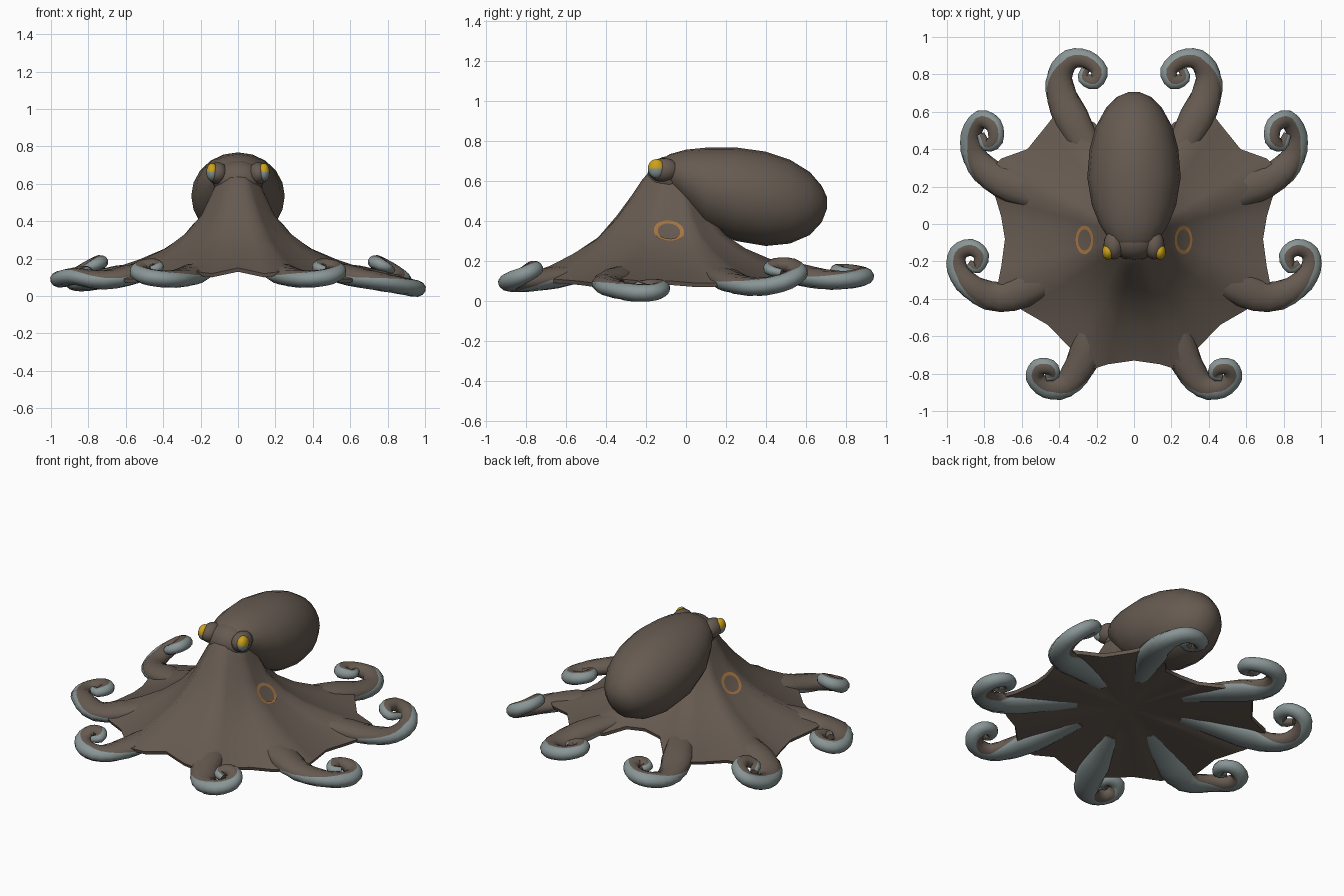
import bpy, bmesh, math
from mathutils import Vector
from mathutils.bvhtree import BVHTree

if "Cube" in bpy.data.objects:
    bpy.data.objects.remove(bpy.data.objects["Cube"])


def material(name, rgb):
    m = bpy.data.materials.new(name)
    m.diffuse_color = (*rgb, 1)
    m.use_nodes = True
    m.node_tree.nodes["Principled BSDF"].inputs["Base Color"].default_value = m.diffuse_color
    return m


BROWN = material("skin brown", (0.132, 0.103, 0.082))
GREY = material("sucker grey", (0.25, 0.30, 0.30))
YELLOW = material("eye yellow", (0.60, 0.36, 0.01))
ORANGE = material("ring orange", (0.38, 0.18, 0.055))


def finish(bm, name, mats, recalc=True):
    if recalc:
        bmesh.ops.recalc_face_normals(bm, faces=bm.faces[:])
    me = bpy.data.meshes.new(name)
    bm.to_mesh(me)
    for m in mats:
        me.materials.append(m)
    for p in me.polygons:
        p.use_smooth = True
    me.set_sharp_from_angle(angle=math.radians(65))
    ob = bpy.data.objects.new(name, me)
    bpy.context.collection.objects.link(ob)
    return ob


def loft(bm, rings, cap=True):
    """Skin closed rings of points, optionally capping both ends."""
    vs = [[bm.verts.new(p) for p in r] for r in rings]
    n = len(vs[0])
    faces = [[bm.faces.new((a[i], a[(i + 1) % n], b[(i + 1) % n], b[i])) for i in range(n)]
             for a, b in zip(vs, vs[1:])]
    if cap:
        bm.faces.new(vs[0])
        bm.faces.new(vs[-1])
    return faces


def table(keys, u):
    """Piecewise linear lookup."""
    for (a, va), (b, vb) in zip(keys, keys[1:]):
        if u <= b:
            return va + (vb - va) * (u - a) / (b - a)
    return keys[-1][1]


# Head and web skirt: rim points on one side, mirrored, joined to the head by rings
RIM = [(0, -.73, .15), (.14, -.75, .12), (.265, -.79, .135), (.335, -.67, .11), (.46, -.54, .10),
       (.59, -.465, .09), (.74, -.375, .115), (.71, -.23, .10), (.69, -.08, .10), (.71, .04, .09),
       (.74, .14, .09), (.79, .27, .12), (.71, .35, .11), (.57, .40, .12), (.465, .53, .13),
       (.38, .64, .15), (.21, .54, .14), (.12, .44, .17), (0, .42, .18)]
rim = RIM + [(-x, y, z) for x, y, z in RIM[-2:0:-1]]
CY = -0.07
PROFILE = [(.15, .64, .02), (.22, .54, .07), (.30, .42, .11), (.42, .325, .095),
           (.56, .255, .055), (.72, .20, .035), (.86, .16, .015), (1, .13, 0)]


def skirt_point(p, s, z, front):
    d = Vector((p[0], p[1] - CY))
    r = s * (.66 * (1 - s) + d.length * s)
    d.normalize()
    z += front * max(0, -d.y) ** 2 + (p[2] - .13) * s ** 1.5
    return Vector((d.x * r, CY + d.y * r, z))


rings = [[Vector((p[0] * .06, CY + (p[1] - CY) * .06, .69)) for p in rim]]
rings += [[skirt_point(p, s, z, f) for p in rim] for s, z, f in PROFILE]
rings += [[Vector((p[0] * s, CY + (p[1] - CY) * s, (p[2] - .02) * s + z * (1 - s))) for p in rim]
          for s, z in ((.99, .1), (.7, .17), (.35, .17), (.08, .17))]
bm = bmesh.new()
loft(bm, rings)
skirt_tree = BVHTree.FromBMesh(bm)
finish(bm, "head_and_web", [BROWN])

# Mantle: y, top, bottom, half width
MANTLE = [(-.14, .70, .60, .08), (-.08, .735, .55, .135), (0, .757, .46, .185), (.1, .767, .36, .225),
          (.25, .768, .30, .25), (.4, .747, .275, .237), (.52, .707, .287, .205),
          (.62, .645, .33, .15), (.68, .575, .395, .09), (.705, .52, .46, .03)]
N = 20
bm = bmesh.new()
loft(bm, [[(w * math.cos(2 * math.pi * i / N), y,
            (t + b) / 2 + (t - b) / 2 * math.sin(2 * math.pi * i / N)) for i in range(N)]
          for y, t, b, w in MANTLE])
finish(bm, "mantle", [BROWN])

# Arms: right-side paths, curling counter-clockwise seen from above
ARMS = {
    "front_arm": [(.13, -.35, .17), (.21, -.58, .13), (.29, -.76, .10), (.37, -.865, .09),
                  (.47, -.875, .10), (.53, -.82, .125), (.51, -.765, .155), (.45, -.765, .165),
                  (.43, -.805, .15), (.47, -.82, .14)],
    "side_front_arm": [(.28, -.19, .17), (.52, -.32, .125), (.72, -.39, .085), (.87, -.335, .055),
                       (.945, -.24, .04), (.94, -.155, .045), (.87, -.125, .065),
                       (.815, -.17, .075), (.84, -.235, .07), (.885, -.21, .07)],
    "side_back_arm": [(.30, .07, .17), (.58, .18, .12), (.76, .26, .085), (.85, .36, .07),
                      (.87, .48, .09), (.82, .56, .135), (.75, .53, .175), (.74, .45, .18),
                      (.79, .42, .155), (.82, .48, .14)],
    "back_arm": [(.16, .25, .18), (.30, .50, .145), (.385, .68, .11), (.395, .80, .105),
                 (.34, .88, .12), (.25, .88, .13), (.185, .82, .145), (.21, .76, .15),
                 (.27, .78, .145), (.26, .83, .145)],
}
RADIUS = [(0, .055), (.15, .08), (.33, .06), (.55, .05), (.8, .042), (1, .022)]
TWIST = [(0, 0), (.18, 0), (.4, math.radians(72)), (1, math.radians(75))]


def smooth_path(pts, steps=3):
    """Catmull-Rom curve through the points."""
    p = [Vector(q) for q in pts]
    p = [2 * p[0] - p[1]] + p + [2 * p[-1] - p[-2]]
    out = []
    for a, b, c, d in zip(p, p[1:], p[2:], p[3:]):
        for k in range(steps):
            t = k / steps
            out.append(.5 * (2 * b + (c - a) * t + (2 * a - 5 * b + 4 * c - d) * t * t
                             + (3 * b - a - 3 * c + d) * t ** 3))
    return out + [p[-2]]


def make_arm(name, pts, side):
    path = smooth_path(pts)
    n, last = 12, len(path) - 1
    rings = []
    for k, c in enumerate(path):
        u = k / last
        tan = (path[min(k + 1, last)] - path[max(k - 1, 0)]).normalized()
        out = tan.cross(Vector((0, 0, 1))).normalized()
        up = out.cross(tan)
        a = table(TWIST, u)
        r = table(RADIUS, u)
        # flattened section: wide sideways, thin in height
        flat = table([(0, .65), (.3, .75), (.5, .85), (1, .85)], u)
        wide = table([(0, 1.2), (.3, 1.15), (.5, 1.0), (1, 1.0)], u)
        ring = []
        for i in range(n):
            w = 2 * math.pi * i / n + a   # starts at the sucker side
            v = c + r * (wide * math.sin(w) * out - flat * math.cos(w) * up)
            ring.append(Vector((v.x * side, v.y, v.z)))
        rings.append(ring)
    bm = bmesh.new()
    # faces around the sucker direction are grey
    for strip in loft(bm, rings):
        for i, f in enumerate(strip):
            f.material_index = int(math.cos(2 * math.pi * (i + .5) / n) > 0.1)
    finish(bm, name, [BROWN, GREY])


for name, pts in ARMS.items():
    make_arm("right_" + name, pts, 1)
    # the left side-front arm is held a little higher
    lift = .05 if name == "side_front_arm" else 0
    make_arm("left_" + name, [(x, y, z + lift * (i > 2)) for i, (x, y, z) in enumerate(pts)], -1)


def ellipsoid(name, centre, radii, mats, rule=None):
    bm = bmesh.new()
    bmesh.ops.create_uvsphere(bm, u_segments=16, v_segments=10, radius=1)
    for f in bm.faces:
        f.material_index = rule(f.calc_center_median()) if rule else 0
    for v in bm.verts:
        v.co = Vector([c + r * q for c, r, q in zip(centre, radii, v.co)])
    finish(bm, name, mats)


ellipsoid("head_dome", (0, -.085, .62), (.135, .11, .105), [BROWN])
for side, label in ((1, "right"), (-1, "left")):
    # Eyelid bump and eye, yellow above and grey below
    ellipsoid(label + "_eyelid", (side * .108, -.112, .655), (.055, .078, .06), [BROWN])
    ellipsoid(label + "_eye", (side * .138, -.148, .662), (.032, .043, .048), [GREY, YELLOW],
              lambda c: int(c.z > .1))
    # Painted ring laid on the web
    bm = bmesh.new()
    loops = []
    for k in (1.0, .87, .74):
        loop = []
        for i in range(32):
            a = 2 * math.pi * i / 32
            x, y = side * .265 + .047 * k * math.cos(a), -.085 + .076 * k * math.sin(a)
            hit = skirt_tree.ray_cast(Vector((x, y, 2)), Vector((0, 0, -1)))[0]
            loop.append(Vector((x, y, (hit.z if hit else .34) + .007)))
        loops.append(loop)
    loft(bm, loops, cap=False)
    for f in bm.faces:
        f.normal_update()
        if f.normal.z < 0:
            f.normal_flip()
    finish(bm, label + "_ring_mark", [ORANGE], recalc=False)
